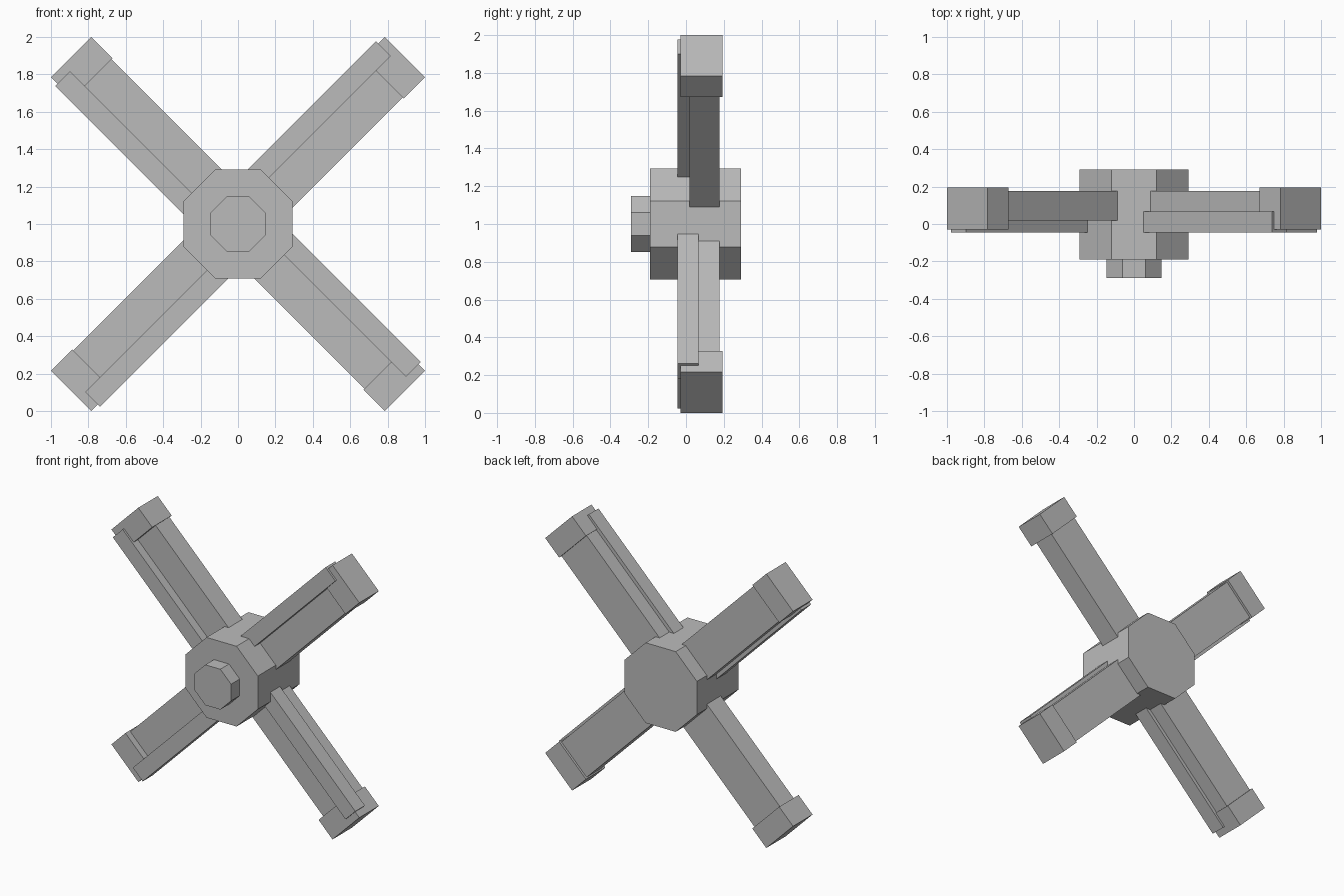
import bpy, bmesh, math
from mathutils import Matrix, Vector

if "Cube" in bpy.data.objects:
    bpy.data.objects.remove(bpy.data.objects["Cube"])

CENTRE = Vector((0, 0, 1.0))

grey = bpy.data.materials.new("plain grey")
grey.diffuse_color = (0.5, 0.5, 0.5, 1)
grey.use_nodes = True
grey.node_tree.nodes["Principled BSDF"].inputs["Base Color"].default_value = grey.diffuse_color


def finish(name, bm):
    bmesh.ops.recalc_face_normals(bm, faces=bm.faces)
    mesh = bpy.data.meshes.new(name)
    bm.to_mesh(mesh)
    bm.free()
    mesh.materials.append(grey)
    obj = bpy.data.objects.new(name, mesh)
    bpy.context.collection.objects.link(obj)
    return obj


def octagon(name, apothem, y0, y1):
    """Eight-sided prism along y with flat sides facing up and sideways."""
    r = apothem / math.cos(math.pi / 8)
    bm = bmesh.new()
    ring = []
    for i in range(8):
        a = math.pi / 8 + i * math.pi / 4
        ring.append(bm.verts.new((r * math.cos(a), y0, r * math.sin(a))))
    face = bm.faces.new(ring)
    ext = bmesh.ops.extrude_face_region(bm, geom=[face], use_keep_orig=True)
    top = [g for g in ext["geom"] if isinstance(g, bmesh.types.BMVert)]
    bmesh.ops.translate(bm, verts=top, vec=(0, y1 - y0, 0))
    finish(name, bm).location = CENTRE


def arm_box(name, angle, lo, hi):
    """Box given along the arm (x), depth (y) and across (z), turned about the hub."""
    lo, hi = Vector(lo), Vector(hi)
    bm = bmesh.new()
    bmesh.ops.create_cube(bm, size=1.0)
    bmesh.ops.scale(bm, verts=bm.verts, vec=hi - lo)
    bmesh.ops.translate(bm, verts=bm.verts, vec=(lo + hi) / 2)
    obj = finish(name, bm)
    obj.matrix_world = Matrix.Translation(CENTRE) @ Matrix.Rotation(-angle, 4, 'Y')


# Hub and front axle cap
octagon("hub", 0.2925, -0.19, 0.292)
octagon("axle_cap", 0.147, -0.29, -0.185)

# Four arms, each a beam, an offset side rail and an end block
for i in range(4):
    a = math.pi / 4 + i * math.pi / 2
    arm_box(f"arm_beam_{i + 1}", a, (0.15, 0.018, -0.144), (1.15, 0.177, 0.144))
    arm_box(f"arm_rail_{i + 1}", a, (0.15, -0.045, 0.058), (1.213, 0.066, 0.17))
    arm_box(f"arm_end_block_{i + 1}", a, (1.102, -0.03, -0.153), (1.261, 0.194, 0.153))
